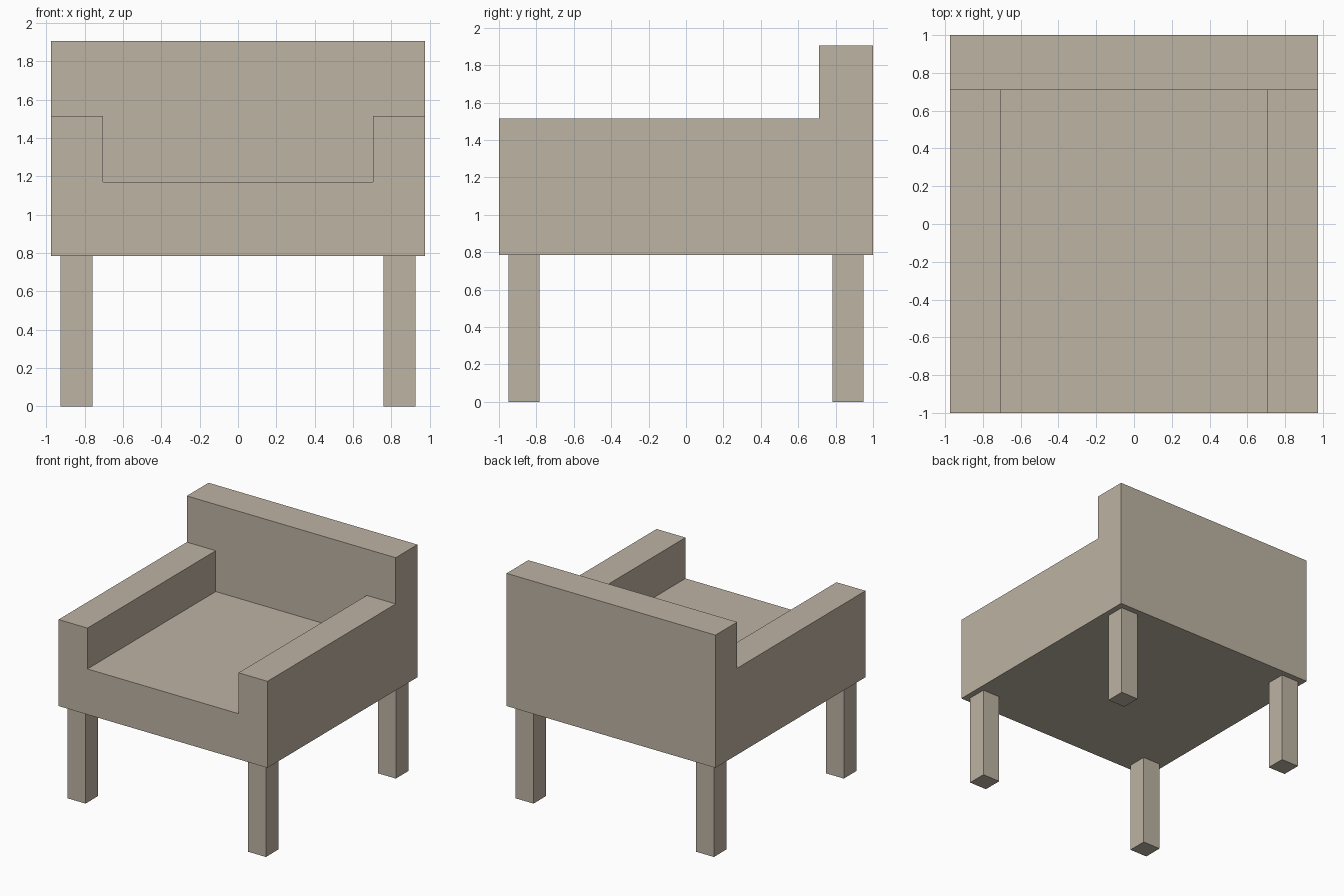
import bpy
import bmesh
from mathutils import Matrix

cube = bpy.data.objects.get("Cube")
if cube:
    bpy.data.objects.remove(cube, do_unlink=True)

HALF_W, HALF_D = 0.975, 1.0
BASE_Z, SEAT_Z, ARM_Z, TOP_Z = 0.785, 1.17, 1.515, 1.905
ARM_IN, BACK_Y = 0.705, 0.71
LEG_SIZE, LEG_X, LEG_Y = 0.166, 0.842, 0.866

beige = bpy.data.materials.new("warm beige")
beige.use_nodes = True
colour = (0.515, 0.451, 0.371, 1.0)
beige.diffuse_color = colour
beige.node_tree.nodes["Principled BSDF"].inputs["Base Color"].default_value = colour


def finish(bm, name):
    bmesh.ops.recalc_face_normals(bm, faces=bm.faces)
    mesh = bpy.data.meshes.new(name)
    bm.to_mesh(mesh)
    bm.free()
    mesh.materials.append(beige)
    obj = bpy.data.objects.new(name, mesh)
    bpy.context.collection.objects.link(obj)
    return obj


def box(name, centre, size):
    bm = bmesh.new()
    bmesh.ops.create_cube(bm, size=1, matrix=Matrix.Translation(centre) @ Matrix.Diagonal((*size, 1)))
    return finish(bm, name)


def extrude_y(name, profile, y0, y1):
    bm = bmesh.new()
    face = bm.faces.new([bm.verts.new((x, y0, z)) for x, z in profile])
    moved = bmesh.ops.extrude_face_region(bm, geom=[face])["geom"]
    verts = [v for v in moved if isinstance(v, bmesh.types.BMVert)]
    bmesh.ops.translate(bm, vec=(0, y1 - y0, 0), verts=verts)
    # Restore the start cap if the extrusion consumed it
    bmesh.ops.holes_fill(bm, edges=[e for e in bm.edges if e.is_boundary])
    return finish(bm, name)


# Body: one solid block, with the seat well and the space over the arms cut out
body = box("chair_body", (0, 0, (BASE_Z + TOP_Z) / 2),
           (2 * HALF_W, 2 * HALF_D, TOP_Z - BASE_Z))
right = [(ARM_IN, SEAT_Z), (ARM_IN, ARM_Z), (HALF_W + 0.2, ARM_Z), (HALF_W + 0.2, TOP_Z + 0.2)]
left = [(-x, z) for x, z in reversed(right)]
cutter = extrude_y("seat_cutter", right + left, -HALF_D - 0.2, BACK_Y)
cutter.hide_render = True

cut = body.modifiers.new("Seat cut", 'BOOLEAN')
cut.operation = 'DIFFERENCE'
cut.solver = 'EXACT'
cut.object = cutter
bpy.context.view_layer.update()
result = bpy.data.meshes.new_from_object(body.evaluated_get(bpy.context.evaluated_depsgraph_get()))
body.modifiers.clear()
body.data = result
bpy.data.objects.remove(cutter, do_unlink=True)

# Four square legs
for y_name, sy in (("front", -1), ("back", 1)):
    for x_name, sx in (("left", 1), ("right", -1)):
        box(f"{y_name}_{x_name}_leg", (sx * LEG_X, sy * LEG_Y, BASE_Z / 2),
            (LEG_SIZE, LEG_SIZE, BASE_Z))
